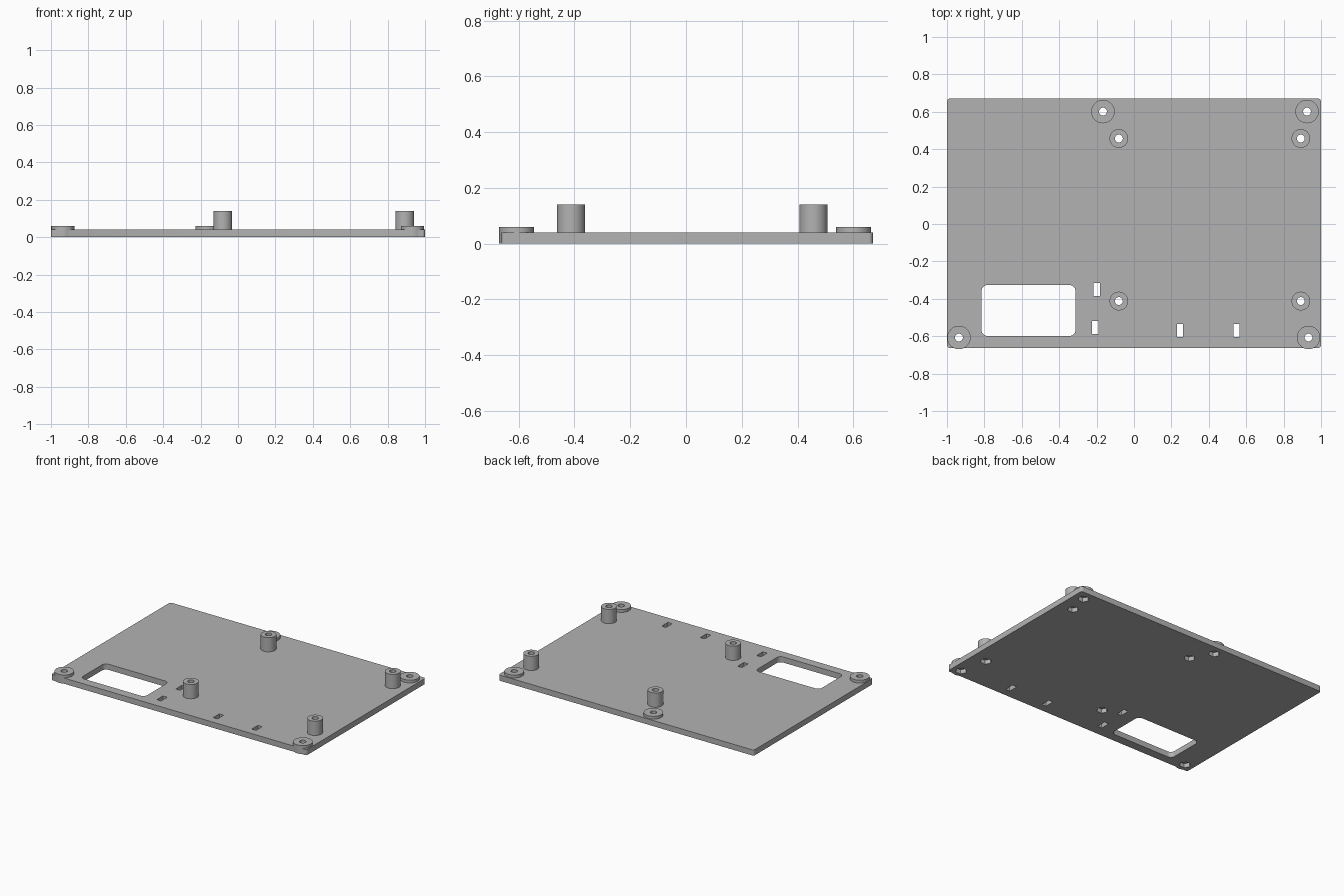
import bpy, bmesh, math

if "Cube" in bpy.data.objects:
    bpy.data.objects.remove(bpy.data.objects["Cube"])

grey = bpy.data.materials.new("matte grey")
grey.use_nodes = True
grey.diffuse_color = (0.45, 0.45, 0.45, 1)
grey.node_tree.nodes["Principled BSDF"].inputs["Base Color"].default_value = grey.diffuse_color

PLATE_TOP, PAD_TOP, POST_TOP = 0.04, 0.06, 0.141
BORE_R, RECESS_R, RECESS_DEPTH = 0.021, 0.037, 0.03
pads = [(-0.936, -0.607), (0.933, -0.607), (-0.166, 0.601), (0.925, 0.601)]
posts = [(x, y) for x in (-0.081, 0.892) for y in (-0.412, 0.457)]
slots = [(-0.2, -0.351), (-0.207, -0.554), (0.246, -0.57), (0.548, -0.57)]


def circle(cx, cy, r, n=48, turn=0):
    return [(cx + r * math.cos(turn + i * math.tau / n),
             cy + r * math.sin(turn + i * math.tau / n)) for i in range(n)]


def rounded_rect(x0, x1, y0, y1, r, n=8):
    corners = [(x1 - r, y1 - r), (x0 + r, y1 - r), (x0 + r, y0 + r), (x1 - r, y0 + r)]
    return [(cx + r * math.cos((k + i / n) * math.pi / 2),
             cy + r * math.sin((k + i / n) * math.pi / 2))
            for k, (cx, cy) in enumerate(corners) for i in range(n + 1)]


def rect(cx, cy, w, h):
    return [(cx + sx * w / 2, cy + sy * h / 2) for sx, sy in ((1, 1), (-1, 1), (-1, -1), (1, -1))]


def prisms(name, items):
    """One object from a list of (outline, bottom, top) upright prisms."""
    bm = bmesh.new()
    for outline, z0, z1 in items:
        low = [bm.verts.new((x, y, z0)) for x, y in outline]
        high = [bm.verts.new((x, y, z1)) for x, y in outline]
        bm.faces.new(low[::-1])
        bm.faces.new(high)
        for i in range(len(low)):
            j = (i + 1) % len(low)
            bm.faces.new((low[i], low[j], high[j], high[i]))
    mesh = bpy.data.meshes.new(name)
    bm.to_mesh(mesh)
    bm.free()
    mesh.materials.append(grey)
    obj = bpy.data.objects.new(name, mesh)
    bpy.context.collection.objects.link(obj)
    return obj


def combine(target, tool, operation):
    """Apply a boolean with the tool, then discard the tool."""
    tool.hide_render = True
    mod = target.modifiers.new(operation.lower(), 'BOOLEAN')
    mod.operation, mod.solver, mod.object = operation, 'EXACT', tool
    bpy.context.view_layer.objects.active = target
    bpy.ops.object.modifier_apply(modifier=mod.name)
    bpy.data.objects.remove(tool)


# Flat base with slightly rounded corners
plate = prisms("mounting_plate", [(rounded_rect(-1, 1, -0.662, 0.67, 0.015), 0, PLATE_TOP)])

# Low corner pads and tall standoff posts, running through the base
bosses = prisms("bosses", [(circle(x, y, 0.0625), 0, PAD_TOP) for x, y in pads]
                + [(circle(x, y, 0.05), 0, POST_TOP) for x, y in posts])
combine(plate, bosses, 'UNION')

# Screw bores, cable tie slots and the large rounded window
openings = [(circle(x, y, BORE_R, 32), -0.1, 0.3) for x, y in pads + posts]
openings += [(rect(x, y, 0.034, 0.069), -0.1, 0.3) for x, y in slots]
openings.append((rounded_rect(-0.815, -0.313, -0.599, -0.326, 0.032), -0.1, 0.3))
combine(plate, prisms("openings", openings), 'DIFFERENCE')

# Hexagonal nut recesses underneath every bore
recesses = [(circle(x, y, RECESS_R, 6), -0.1, RECESS_DEPTH) for x, y in pads + posts]
combine(plate, prisms("nut_recesses", recesses), 'DIFFERENCE')

# Smooth the round walls, keep the edges crisp
bpy.ops.object.select_all(action='DESELECT')
plate.select_set(True)
bpy.context.view_layer.objects.active = plate
bpy.ops.object.shade_smooth_by_angle(angle=math.radians(30))
